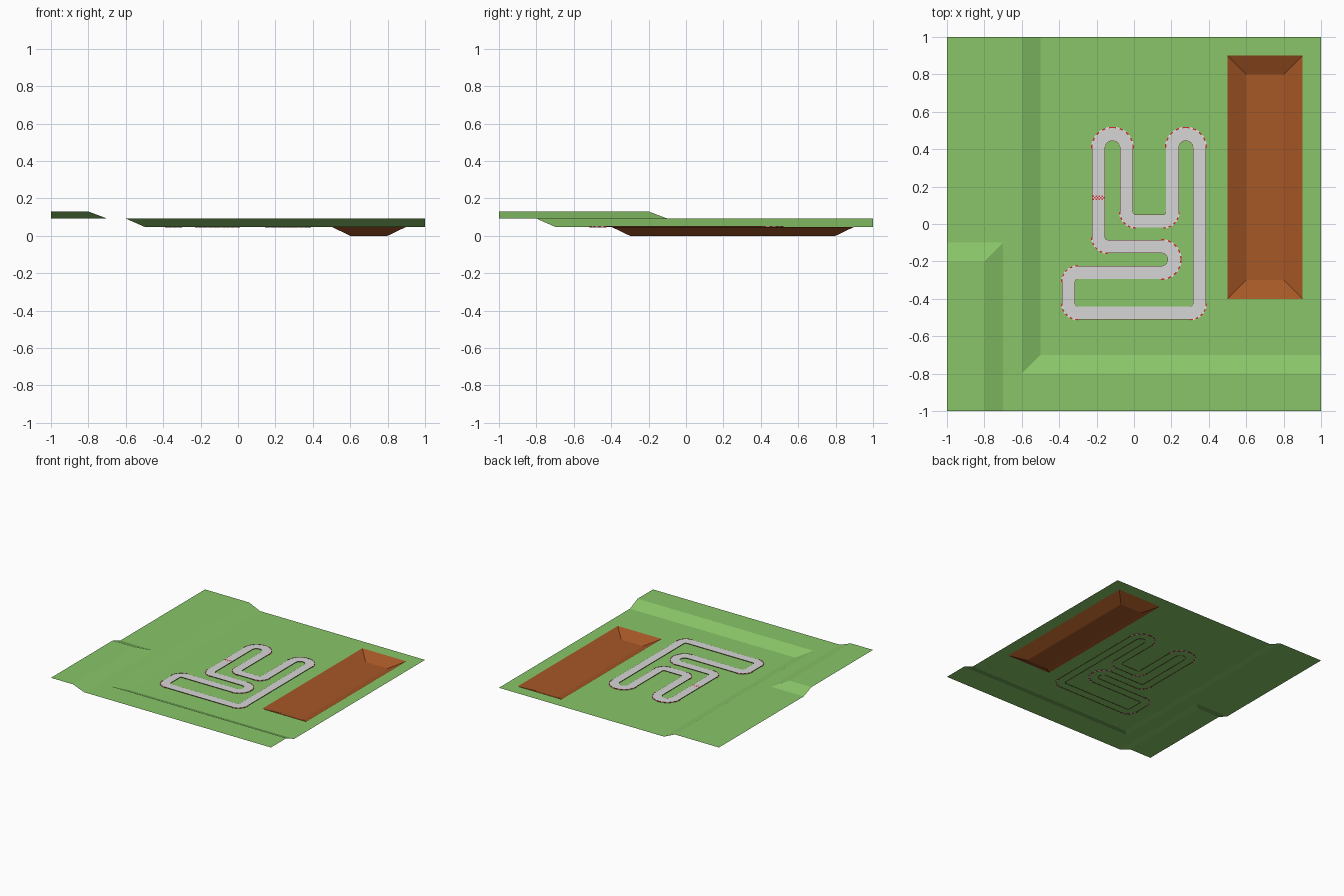
import bpy
import bmesh
import math
from mathutils import Vector

cube = bpy.data.objects.get("Cube")
if cube:
    bpy.data.objects.remove(cube, do_unlink=True)


def material(name, rgb):
    mat = bpy.data.materials.new(name)
    mat.use_nodes = True
    color = (*rgb, 1)
    mat.diffuse_color = color
    mat.node_tree.nodes["Principled BSDF"].inputs["Base Color"].default_value = color
    return mat


GRASS = material("grass green", (.25, .56, .14))
CLAY = material("clay brown", (.38, .095, .019))
ROAD = material("road grey", (.68, .67, .68))
RED = material("kerb red", (.6, .03, .03))
WHITE = material("kerb white", (.8, .8, .8))
EDGE = material("edge dark brown", (.1, .03, .02))

LOW, MID, HIGH = .048, .092, .13


def finish(bm, name, mats):
    mesh = bpy.data.meshes.new(name)
    bm.to_mesh(mesh)
    bm.free()
    for mat in mats:
        mesh.materials.append(mat)
    obj = bpy.data.objects.new(name, mesh)
    bpy.context.collection.objects.link(obj)
    return obj


# Terrain sheet: two raised terraces and a sunken pit
def height(x, y):
    if x < -.79 and y < -.19:
        return HIGH
    if x < -.59 or y < -.79:
        return MID
    if .59 < x < .81 and -.31 < y < .81:
        return 0
    return LOW


def build_terrain():
    xs = (-1, -.8, -.7, -.6, -.5, .5, .6, .8, .9, 1)
    ys = (-1, -.8, -.7, -.4, -.3, -.2, -.1, .8, .9, 1)
    bm = bmesh.new()
    grid = [[bm.verts.new((x, y, height(x, y))) for x in xs] for y in ys]
    for j in range(len(ys) - 1):
        for i in range(len(xs) - 1):
            quad = [grid[j][i], grid[j][i + 1], grid[j + 1][i + 1], grid[j + 1][i]]
            zs = [v.co.z for v in quad]
            odd = [k for k in range(4) if zs.count(zs[k]) == 1]
            if odd:
                # Corner cells fold along the diagonal through the odd vertex
                q = quad[odd[0]:] + quad[:odd[0]]
                faces = [bm.faces.new(q[:3]), bm.faces.new((q[0], q[2], q[3]))]
            else:
                faces = [bm.faces.new(quad)]
            in_pit = .5 <= xs[i] < .9 and -.4 <= ys[j] < .9
            for face in faces:
                face.material_index = int(in_pit)
    return finish(bm, "terrain", [GRASS, CLAY])


# Circuit centre line: corner x, corner y, bend radius
CORNERS = [
    (-.19, .48, .075), (-.04, .48, .075), (-.04, .015, .05), (.205, .015, .05),
    (.205, .48, .0725), (.35, .48, .0725), (.35, -.475, .05), (-.35, -.475, .05),
    (-.35, -.26, .05), (.215, -.26, .07), (.215, -.12, .07), (-.19, -.12, .05),
]


def trace_path(steps=9):
    """Return (point, left normal, turn) samples; turn is set when a bend follows."""
    path = []
    for k, (x, y, r) in enumerate(CORNERS):
        p = Vector((x, y))
        a = (p - Vector(CORNERS[k - 1][:2])).normalized()
        b = (Vector(CORNERS[(k + 1) % len(CORNERS)][:2]) - p).normalized()
        turn = 1 if a.x * b.y - a.y * b.x > 0 else -1
        centre = p - a * r + b * r
        for s in range(steps + 1):
            t = s / steps * math.pi / 2
            tangent = a * math.cos(t) + b * math.sin(t)
            normal = Vector((-tangent.y, tangent.x))
            path.append((centre - normal * r * turn, normal, turn if s < steps else 0))
    return path


def block(bm, a, b, inner, outer, bottom, top, index=0):
    """Box between two path samples, spanning two sideways offsets."""
    flat = [a[0] + a[1] * inner, b[0] + b[1] * inner,
            b[0] + b[1] * outer, a[0] + a[1] * outer]
    lo = [bm.verts.new((*p, bottom)) for p in flat]
    hi = [bm.verts.new((*p, top)) for p in flat]
    faces = [bm.faces.new(lo), bm.faces.new(hi[::-1])]
    for k in range(4):
        n = (k + 1) % 4
        faces.append(bm.faces.new((lo[k], hi[k], hi[n], lo[n])))
    for face in faces:
        face.material_index = index


def build_track():
    path = trace_path()
    road, edge, kerb = bmesh.new(), bmesh.new(), bmesh.new()
    half = .033
    for k, a in enumerate(path):
        b = path[(k + 1) % len(path)]
        if (b[0] - a[0]).length < .002:
            continue
        # Road surface, with a thin border on both sides
        rim = [road.verts.new((*(p + n * s), LOW + .004))
               for p, n, s in ((a[0], a[1], -half), (b[0], b[1], -half),
                               (b[0], b[1], half), (a[0], a[1], half))]
        road.faces.new(rim)
        for side in (-1, 1):
            block(edge, a, b, half * side, (half + .002) * side,
                  LOW - .002, LOW + .0035)
        # Striped kerb around the outside of each bend
        if a[2]:
            block(kerb, a, b, -a[2] * half, -a[2] * (half + .007),
                  LOW - .004, LOW + .005, k % 2)
    bmesh.ops.remove_doubles(road, verts=road.verts, dist=.0001)
    for bm in (edge, kerb):
        bmesh.ops.recalc_face_normals(bm, faces=bm.faces)
    finish(road, "road", [ROAD])
    finish(edge, "road_border", [EDGE])
    finish(kerb, "bend_kerbs", [RED, WHITE])


# Chequered start line across the left straight
def build_start_line(columns=8, rows=3):
    bm = bmesh.new()
    size = .066 / columns
    for i in range(columns):
        for j in range(rows):
            x, y = -.223 + i * size, .128 + j * size
            face = bm.faces.new([bm.verts.new((x + u * size, y + v * size, LOW + .0055))
                                 for u, v in ((0, 0), (1, 0), (1, 1), (0, 1))])
            face.material_index = (i + j) % 2
    finish(bm, "start_line", [RED, WHITE])


build_terrain()
build_track()
build_start_line()
